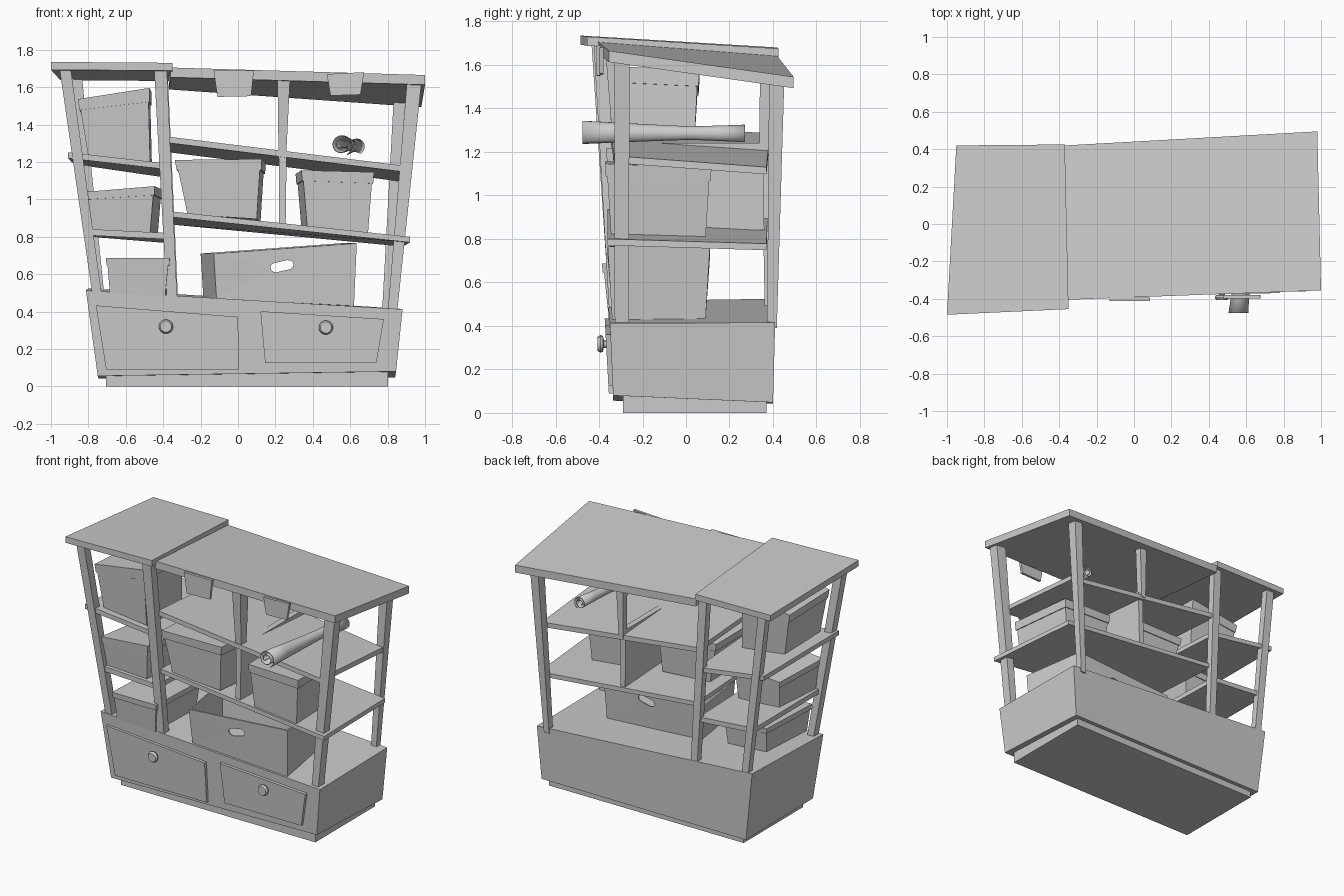
import bpy, bmesh
from math import sin, cos, pi
from mathutils import Vector

if "Cube" in bpy.data.objects:
    bpy.data.objects.remove(bpy.data.objects["Cube"])


def mesh(name, verts, faces):
    me = bpy.data.meshes.new(name)
    bm = bmesh.new()
    vs = [bm.verts.new(v) for v in verts]
    for f in faces:
        bm.faces.new([vs[i] for i in f])
    bmesh.ops.recalc_face_normals(bm, faces=bm.faces)
    bm.to_mesh(me)
    bm.free()
    ob = bpy.data.objects.new(name, me)
    bpy.context.collection.objects.link(ob)
    return ob


def loft(name, a, b):
    """Solid between two matching loops of points."""
    n = len(a)
    sides = [(i, (i + 1) % n, n + (i + 1) % n, n + i) for i in range(n)]
    return mesh(name, list(a) + list(b),
                sides + [tuple(range(n))[::-1], tuple(range(n, 2 * n))])


def slab(name, top, t):
    return loft(name, [(x, y, z - t) for x, y, z in top], top)


def rect(c, w, d):
    x, y, z = c
    return [(x - w / 2, y - d / 2, z), (x + w / 2, y - d / 2, z),
            (x + w / 2, y + d / 2, z), (x - w / 2, y + d / 2, z)]


def post(name, b, t, sb, st):
    return loft(name, rect(b, *sb), rect(t, *st))


def crate_rings(front, y0, y1, dx, dz):
    """Bottom and top loops from a front outline (bl, br, tr, tl)."""
    bl, br, tr, tl = front
    ring = lambda l, r, i: [Vector(p) for p in (
        (l[0], y0 + i, l[1]), (r[0], y0 + i, r[1]),
        (r[0] + dx, y1 - i, r[1] + dz), (l[0] + dx, y1 - i, l[1] + dz))]
    return ring(bl, br, 0.02), ring(tl, tr, 0.0)


def crate(name, front, y0, y1, dx=0.0, dz=-0.02):
    lo, hi = crate_rings(front, y0, y1, dx, dz)
    loft(name, lo, hi)
    # lid band, slightly wider than the box
    c = sum(hi, Vector()) / 4
    grow = lambda p: Vector((c.x + (p.x - c.x) * 1.035, c.y + (p.y - c.y) * 1.03, p.z))
    rim = [h.lerp(l, 0.17) for l, h in zip(lo, hi)]
    loft(name + "_lid", [grow(p) for p in rim],
         [grow(p) + Vector((0, 0, 0.006)) for p in hi])


# plinth and base cabinet
loft("plinth", [(-.706, -.29, 0), (.803, -.29, 0), (.803, .37, 0), (-.706, .37, 0)],
     [(-.706, -.29, .1), (.803, -.29, .1), (.803, .37, .1), (-.706, .37, .1)])
loft("base_cabinet",
     [(-.75, -.335, .056), (.845, -.335, .08), (.84, .40, .048), (-.745, .40, .043)],
     [(-.813, -.36, .513), (.88, -.35, .413), (.87, .41, .415), (-.80, .41, .525)])

# drawer fronts and knobs
drawers = {"left": [(-.705, .09), (.005, .09), (0, .372), (-.76, .433)],
           "right": [(.145, .125), (.74, .125), (.78, .36), (.12, .402)]}
for side, o in drawers.items():
    fy = lambda z: -.333 - .055 * z
    loft(side + "_drawer_front", [(x, fy(z) + .02, z) for x, z in o],
         [(x, fy(z) - .017, z) for x, z in o])
for side, x, z in (("left", -.385, .32), ("right", .47, .315)):
    prof = [(.016, -.34), (.016, -.378), (.034, -.382), (.038, -.393), (.03, -.407)]
    n = 16
    vs = [(x + r * cos(2 * pi * i / n), y, z + r * sin(2 * pi * i / n))
          for r, y in prof for i in range(n)]
    fs = [(j * n + i, j * n + (i + 1) % n, (j + 1) * n + (i + 1) % n, (j + 1) * n + i)
          for j in range(len(prof) - 1) for i in range(n)]
    fs += [tuple(range(n)), tuple(range(4 * n, 5 * n))]
    mesh(side + "_knob", vs, fs)

# corner and middle posts
post("front_left_post", (-.752, -.325, .48), (-.925, -.405, 1.705), (.05, .055), (.06, .06))
post("front_middle_post", (-.352, -.325, .45), (-.415, -.395, 1.705), (.055, .055), (.068, .06))
post("front_right_post", (.825, -.295, .39), (.943, -.295, 1.635), (.05, .065), (.078, .07))
post("back_right_post", (.79, .395, .39), (.863, .417, 1.53), (.04, .045), (.062, .07))
post("back_middle_post", (-.345, .385, .45), (-.405, .365, 1.66), (.05, .045), (.06, .05))
post("back_left_post", (-.74, .385, .49), (-.865, .365, 1.665), (.05, .045), (.06, .05))

# roofs
slab("left_roof", [(-1, -.485, 1.735), (-.35, -.455, 1.73),
                   (-.37, .425, 1.675), (-.95, .42, 1.68)], .042)
slab("right_roof", [(-.36, -.405, 1.705), (1, -.355, 1.665),
                    (.98, .495, 1.545), (-.37, .42, 1.64)], .052)

# shelves
slab("left_upper_shelf", [(-.91, -.395, 1.252), (-.36, -.385, 1.19),
                          (-.36, .385, 1.145), (-.875, .385, 1.22)], .032)
slab("left_lower_shelf", [(-.805, -.37, .842), (-.37, -.365, .82),
                          (-.37, .385, .80), (-.80, .385, .835)], .034)
slab("main_upper_shelf", [(-.37, -.355, 1.335), (.872, -.33, 1.182),
                          (.862, .37, 1.13), (-.37, .385, 1.285)], .033)
slab("main_lower_shelf", [(-.35, -.36, .935), (.92, -.36, .80),
                          (.88, .37, .778), (-.35, .375, .895)], .03)

# dividers between the main shelves and up to the roof
post("divider_panel", (.237, .01, .84), (.24, .01, 1.24), (.035, .70), (.04, .69))
post("front_divider_post", (.237, -.305, 1.22), (.245, -.325, 1.66), (.04, .06), (.068, .09))
post("back_divider_post", (.237, .36, 1.19), (.245, .365, 1.60), (.035, .045), (.055, .05))

# lidded storage boxes
crate("tall_box", [(-.80, 1.225), (-.47, 1.19), (-.48, 1.59), (-.85, 1.53)], -.36, .055, .01)
crate("left_middle_box", [(-.785, .83), (-.47, .82), (-.45, 1.065), (-.80, 1.035)], -.36, .05, .04)
crate("left_bottom_box", [(-.685, .495), (-.39, .48), (-.37, .68), (-.70, .68)], -.38, .08, .02, 0)
crate("middle_box", [(-.27, .92), (.10, .895), (.12, 1.21), (-.33, 1.205)], -.36, .11, .02)
crate("right_box", [(.37, .855), (.695, .82), (.72, 1.14), (.345, 1.15)], -.365, .11, -.03)

# large open bin with handle slots
lo, hi = crate_rings([(-.115, .47), (.62, .43), (.635, .765), (-.13, .71)], -.36, .11, -.07, 0)
bin_ob = mesh("open_bin", lo + hi, [(3, 2, 1, 0), (0, 1, 5, 4), (1, 2, 6, 5),
                                    (2, 3, 7, 6), (3, 0, 4, 7)])
sol = bin_ob.modifiers.new("walls", 'SOLIDIFY')
sol.thickness, sol.offset = .014, -1
slot = [(.205 + .032 * cos(a), .636 + .026 * sin(a)) for a in
        [pi / 2 + pi * i / 6 for i in range(7)]]
slot += [(.265 + .032 * cos(a), .65 + .026 * sin(a)) for a in
         [-pi / 2 + pi * i / 6 for i in range(7)]]
cutter = loft("slot_cutter", [(x, -.6, z) for x, z in slot], [(x, .4, z) for x, z in slot])
cutter.hide_render = True
cut = bin_ob.modifiers.new("slots", 'BOOLEAN')
cut.operation, cut.object, cut.solver = 'DIFFERENCE', cutter, 'EXACT'
bpy.context.view_layer.objects.active = bin_ob
for m in ("walls", "slots"):
    bpy.ops.object.modifier_apply(modifier=m)
bpy.data.objects.remove(cutter)

# hanging tags on the roof edge
for name, o, y in (("left_tag", [(-.11, 1.548), (.07, 1.552), (.085, 1.69), (-.13, 1.69)], -.40),
                   ("right_tag", [(.495, 1.555), (.655, 1.56), (.675, 1.68), (.475, 1.67)], -.385)):
    loft(name, [(x, y + .006, z) for x, z in o], [(x, y - .012, z) for x, z in o])

# rolled sheet, flared at both ends
n = 40
stations = [(-.475, .062), (-.33, .054), (-.15, .044), (.02, .036), (.15, .041), (.27, .047)]
vs = []
for y, r in stations:
    t = (y + .475) / .745
    for i in range(n + 1):
        u = i / n
        rr, a = r * (1 - .62 * u), -pi / 3 + 2 * pi * 1.8 * u
        vs.append((.553 + .08 * t + rr * cos(a), y, 1.29 - .005 * t + rr * sin(a)))
fs = [(j * (n + 1) + i, j * (n + 1) + i + 1, (j + 1) * (n + 1) + i + 1, (j + 1) * (n + 1) + i)
      for j in range(len(stations) - 1) for i in range(n)]
roll = mesh("rolled_sheet", vs, fs)
roll.modifiers.new("paper", 'SOLIDIFY').thickness = .005

# smooth the round parts
for ob in bpy.data.objects:
    ob.select_set(ob.name == "rolled_sheet" or ob.name.endswith("knob"))
bpy.context.view_layer.objects.active = roll
bpy.ops.object.shade_smooth_by_angle()
